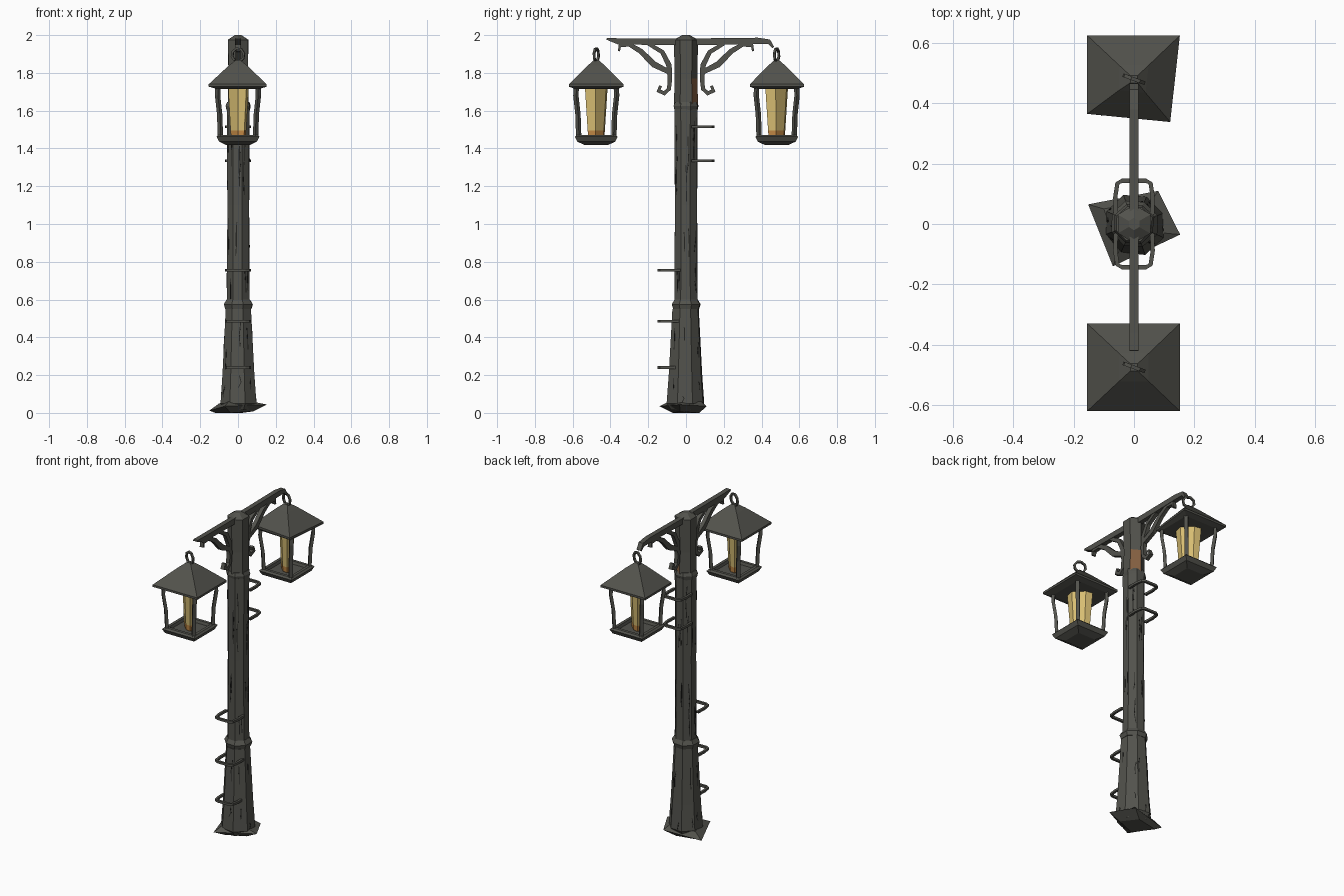
import bpy, bmesh, math, random
from mathutils import Vector

random.seed(4)
if "Cube" in bpy.data.objects:
    bpy.data.objects.remove(bpy.data.objects["Cube"])


def material(name, rgb):
    m = bpy.data.materials.new(name)
    m.use_nodes = True
    m.diffuse_color = (*rgb, 1)
    m.node_tree.nodes["Principled BSDF"].inputs["Base Color"].default_value = (*rgb, 1)
    return m


IRON = material("weathered grey", (0.085, 0.085, 0.073))
CRACK = material("crack dark", (0.018, 0.018, 0.016))
GLOW = material("pale yellow glass", (0.68, 0.51, 0.17))
AMBER = material("amber glass", (0.55, 0.25, 0.06))
RUST = material("rust brown", (0.24, 0.12, 0.055))


def loft(name, rings, mats=(IRON,), rule=None):
    """Skin a stack of equal-length rings, close both ends, colour faces by rule."""
    bm = bmesh.new()
    loops = [[bm.verts.new(p) for p in ring] for ring in rings]
    n = len(rings[0])
    for a, b in zip(loops, loops[1:]):
        for i in range(n):
            j = (i + 1) % n
            bm.faces.new((a[i], a[j], b[j], b[i]))
    bm.faces.new(loops[0][::-1])
    bm.faces.new(loops[-1])
    bmesh.ops.recalc_face_normals(bm, faces=bm.faces)
    if rule:
        for f in bm.faces:
            f.material_index = rule(f.calc_center_median(), f.normal)
    me = bpy.data.meshes.new(name)
    bm.to_mesh(me)
    bm.free()
    for m in mats:
        me.materials.append(m)
    ob = bpy.data.objects.new(name, me)
    bpy.context.collection.objects.link(ob)
    return rings


def sweep(name, points, side, w, h, mat=IRON, taper=None):
    """Rectangular bar along a planar path; side is the direction across it."""
    pts = [Vector(p) for p in points]
    side = Vector(side).normalized()
    rings = []
    for i, p in enumerate(pts):
        t = (pts[min(i + 1, len(pts) - 1)] - pts[max(i - 1, 0)]).normalized()
        up = t.cross(side).normalized()
        k = taper[i] if taper else 1
        rings.append([p + side * w * a + up * h * b * k
                      for a, b in ((-1, -1), (1, -1), (1, 1), (-1, 1))])
    return loft(name, rings, (mat,))


def post_rings(levels, n, wobble, turn=0.0):
    """Rings of an irregular hewn post; levels are (height, radius)."""
    jit = [1 + random.uniform(-wobble, wobble) for _ in range(n)]
    return [[Vector((r * jit[i] * math.cos(math.tau * i / n + turn),
                     r * jit[i] * math.sin(math.tau * i / n + turn),
                     z)) for i in range(n)] for z, r in levels]


def square(c, half, z):
    return [Vector((c[0] + half * a, c[1] + half * b, z))
            for a, b in ((-1, -1), (1, -1), (1, 1), (-1, 1))]


# Tilted foot slab
loft("foot_slab", [
    [(-0.12, 0.04, 0), (0.02, 0.07, 0), (0.08, -0.03, 0.008), (-0.04, -0.07, 0)],
    [(-0.152, 0.065, 0.012), (0.08, 0.11, 0.035), (0.153, -0.035, 0.044), (-0.07, -0.14, 0.035)],
    [(-0.10, 0.05, 0.05), (0.06, 0.08, 0.06), (0.10, -0.03, 0.055), (-0.05, -0.09, 0.06)]])

# Post: flared pedestal, collar, shaft and head
lower = loft("pedestal", post_rings(
    [(0.015, 0.08), (0.05, 0.104), (0.21, 0.092), (0.55, 0.073)], 8, 0.06, 0.35))
loft("collar", post_rings([(0.55, 0.074), (0.575, 0.082), (0.6, 0.066)], 8, 0.04, 0.35))
shaft = loft("shaft", post_rings([(0.59, 0.064), (1.1, 0.061), (1.61, 0.064)], 8, 0.05, 0.35))
loft("upper_collar", post_rings([(1.6, 0.064), (1.625, 0.07), (1.645, 0.062)], 8, 0.04, 0.35))
loft("post_head", post_rings(
    [(1.635, 0.062), (1.77, 0.058), (1.975, 0.062), (2.0, 0.02)], 6, 0.04, math.pi / 6),
    (IRON, RUST),
    lambda c, n: int(c.z < 1.77 and n.x > 0.2 and n.y > 0.7 * n.x))

# Cracks lying on the facets of the post
for label, rings, count in (("pedestal_crack", lower[1:], 1), ("shaft_crack", shaft, 2)):
    for a, b in zip(rings, rings[1:]):
        for i in range(8):
            j = (i + 1) % 8
            for _ in range(count):
                u, v = random.uniform(0.15, 0.85), random.uniform(0.02, 0.55)
                path = []
                for s in (0, 0.5, 1):
                    uu = u + random.uniform(-0.1, 0.1)
                    vv = v + s * random.uniform(0.2, 0.4)
                    path.append(a[i].lerp(a[j], uu).lerp(b[i].lerp(b[j], uu), vv))
                across = a[j] - a[i]
                sweep(label, path, across, 0.0022, 0.002, CRACK, (0.4, 1, 0.4))

# Climbing rungs: three at the front, two at the back
for z, s in ((0.24, -1), (0.485, -1), (0.755, -1), (1.335, 1), (1.515, 1)):
    sweep("climbing_rung",
          [(-0.06, s * 0.03, z), (-0.062, s * 0.09, z), (-0.055, s * 0.135, z),
           (-0.04, s * 0.143, z), (0.04, s * 0.143, z), (0.055, s * 0.135, z),
           (0.062, s * 0.09, z), (0.06, s * 0.03, z)], (0, 0, 1), 0.007, 0.007)

# Cross arm with thinning ends
sweep("cross_arm", [(0, -0.42, 1.98), (0, -0.36, 1.967), (0, -0.1, 1.965), (0, 0.1, 1.965),
                    (0, 0.38, 1.97), (0, 0.44, 1.965), (0, 0.462, 1.935)],
      (1, 0, 0), 0.015, 0.018, taper=(0.25, 0.9, 1, 1, 0.9, 0.7, 0.3))

# Scroll brackets under both halves of the arm
for s in (-1, 1):
    def path(*yz):
        return [(0, s * y, z) for y, z in yz]
    sweep("brace", path((0.355, 1.915), (0.35, 1.945), (0.30, 1.95), (0.24, 1.915),
                        (0.17, 1.845), (0.09, 1.805)),
          (1, 0, 0), 0.012, 0.014, taper=(0.4, 0.7, 0.8, 1, 1.2, 0.9))
    sweep("scroll", path((0.20, 1.955), (0.125, 1.91), (0.09, 1.84), (0.085, 1.77),
                         (0.09, 1.715), (0.115, 1.692), (0.145, 1.705), (0.135, 1.732)),
          (1, 0, 0), 0.012, 0.012, taper=(0.8, 1, 1.2, 1, 0.9, 1, 1, 0.6))


def lantern(c, corners):
    cx, cy = c
    # Roof with sagging slopes and a closed underside
    eave = [Vector((x, y, 1.74)) for x, y in corners]
    mid = Vector((cx, cy, 0))
    loft("lantern_roof", [
        square(c, 0.112, 1.715),
        [p + Vector((0, 0, -0.013)) for p in eave],
        eave,
        [mid + Vector(((p.x - cx) * 0.32, (p.y - cy) * 0.32, 1.838)) for p in eave],
        square(c, 0.012, 1.868)])
    # Hanging ring
    ring = [(cx + 0.032 * math.sin(a), cy - 0.012 * math.sin(a), 1.895 - 0.035 * math.cos(a))
            for a in (math.tau * (k + 0.3) / 8 for k in range(8))]
    sweep("hanging_ring", ring, (0.35, 1, 0), 0.006, 0.006)
    # Tray with a raised rim and a shallow keel
    loft("lantern_tray", [
        square(c, 0.06, 1.417), square(c, 0.1, 1.436), square(c, 0.113, 1.462),
        square(c, 0.103, 1.472), square(c, 0.085, 1.472), square(c, 0.08, 1.455)])
    # Four bowed corner bars
    for a in (-1, 1):
        for b in (-1, 1):
            sweep("corner_bar", [(cx + a * r, cy + b * r, z) for r, z in
                                 ((0.093, 1.46), (0.097, 1.58), (0.108, 1.68), (0.106, 1.725))],
                  (a, -b, 0), 0.011, 0.009)
    # Glowing glass, broad along one diagonal, amber at its foot
    d, e = Vector((-1, 1, 0)).normalized(), Vector((1, 1, 0)).normalized()
    rings = []
    for z, k in ((1.46, 0.75), (1.495, 0.8), (1.72, 1.05)):
        rings.append([Vector((cx, cy, z)) + d * 0.07 * k * u + e * 0.035 * k * v
                      for u, v in ((-1, -0.3), (-0.5, -1), (0.5, -1), (1, 0.3), (0.5, 1), (-0.6, 1))])
    loft("lantern_glass", rings, (GLOW, AMBER), lambda f, n: int(f.z < 1.5))


lantern((0, -0.475), [(-0.155, -0.62), (0.152, -0.62), (0.152, -0.33), (-0.155, -0.33)])
lantern((0, 0.48), [(-0.155, 0.365), (0.12, 0.338), (0.152, 0.625), (-0.155, 0.625)])
